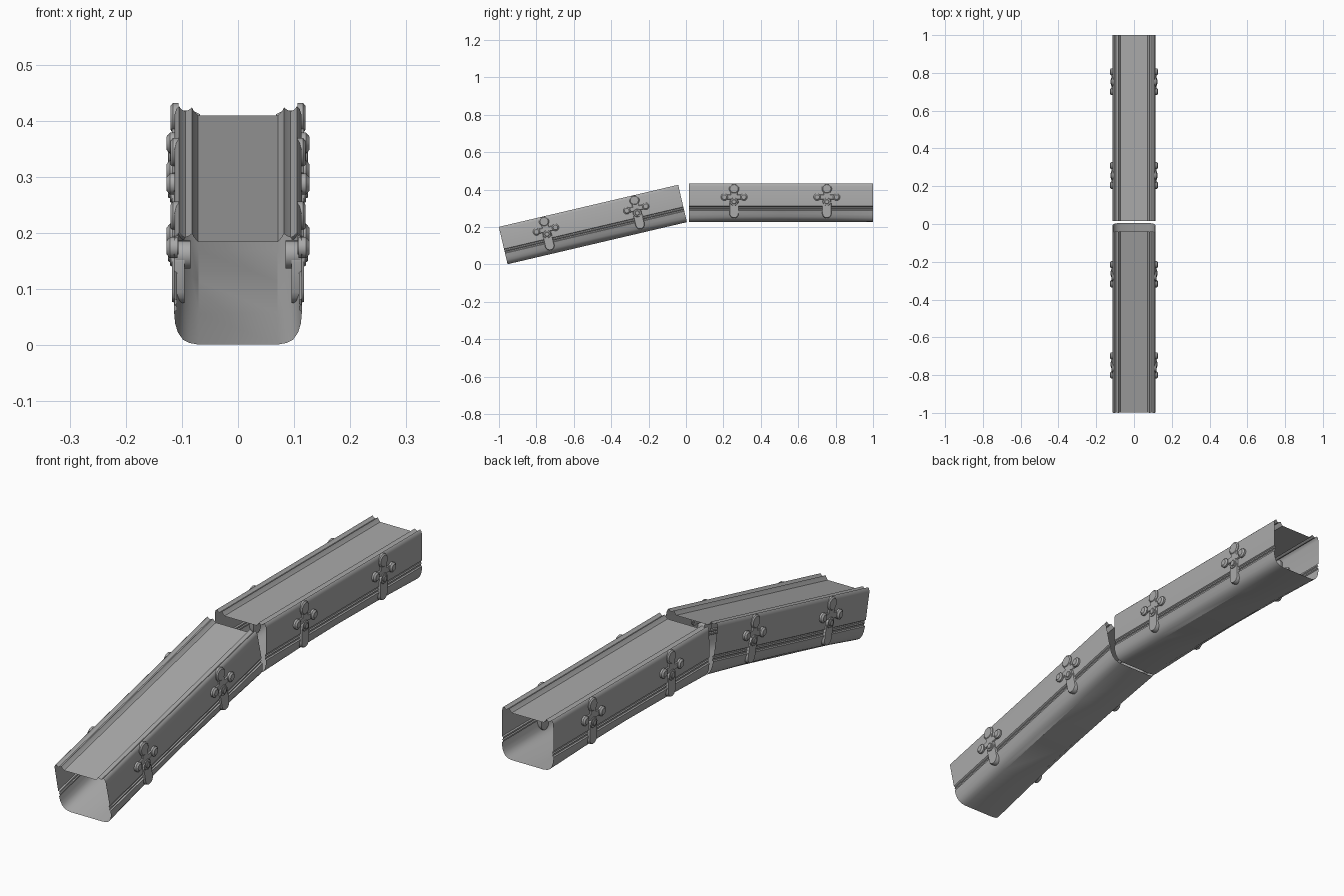
import bpy, bmesh, math
from mathutils import Matrix, Vector

if "Cube" in bpy.data.objects:
    bpy.data.objects.remove(bpy.data.objects["Cube"])

grey = bpy.data.materials.new("metal grey")
grey.diffuse_color = (0.4, 0.4, 0.4, 1)
grey.use_nodes = True
grey.node_tree.nodes["Principled BSDF"].inputs["Base Color"].default_value = grey.diffuse_color

LENGTH = 0.985
# Half cross-section of a segment: lid edge, twin-ridged rail, grooved wall, rounded floor
HALF = [(.071, .188), (.079, .197), (.082, .203), (.087, .199), (.094, .196),
        (.100, .199), (.105, .205), (.110, .200), (.113, .190),
        (.114, .084), (.109, .081), (.109, .075), (.113, .072), (.109, .069),
        (.109, .063), (.114, .060), (.112, .038), (.107, .022), (.098, .009),
        (.087, .003), (.070, .000)]


def finish(name, bm, place):
    bm.transform(place)
    bmesh.ops.recalc_face_normals(bm, faces=bm.faces)
    mesh = bpy.data.meshes.new(name)
    bm.to_mesh(mesh)
    bm.free()
    obj = bpy.data.objects.new(name, mesh)
    bpy.context.collection.objects.link(obj)
    mesh.materials.append(grey)
    bpy.ops.object.select_all(action='DESELECT')
    obj.select_set(True)
    bpy.context.view_layer.objects.active = obj
    bpy.ops.object.shade_smooth_by_angle(angle=math.radians(30))
    return obj


def channel(name, place):
    """Open-ended hollow body, its lower corners a little rounder mid-length."""
    bm = bmesh.new()
    loop = HALF + [(-x, z) for x, z in reversed(HALF)]
    rings = []
    for t in (0, .25, .5, .75, 1):
        k = math.sin(math.pi * t)
        ring = []
        for x, z in loop:
            if z < .05 and abs(x) > .08:
                x -= math.copysign(.005 * k, x)
                z += .007 * k
            ring.append(bm.verts.new((x, t * LENGTH, z)))
        rings.append(ring)
    for a, b in zip(rings, rings[1:]):
        for i in range(len(a)):
            j = (i + 1) % len(a)
            bm.faces.new((a[i], a[j], b[j], b[i]))
    finish(name, bm, place)


def slot(bm, p, q, r, x0, x1, taper=.8, n=8):
    """Round-ended block between two (y, z) points, running from x0 to x1."""
    p, q = Vector(p), Vector(q)
    d = q - p
    base = math.atan2(d.y, d.x) if d.length else 0
    rings = []
    for x, s in ((x0, 1), (x0 + .7 * (x1 - x0), 1), (x1, taper)):
        ring = []
        for centre, start in ((q, -math.pi / 2), (p, math.pi / 2)):
            for i in range(n):
                a = base + start + math.pi * i / (n - (0 if not d.length else 1))
                ring.append(bm.verts.new((x, centre.x + r * s * math.cos(a),
                                          centre.y + r * s * math.sin(a))))
        rings.append(ring)
    for a, b in zip(rings, rings[1:]):
        for i in range(len(a)):
            j = (i + 1) % len(a)
            bm.faces.new((a[i], a[j], b[j], b[i]))
    bm.faces.new(rings[0][::-1])
    bm.faces.new(rings[-1])


def bracket(name, y, side, place):
    """Cross-shaped clamp through the wall."""
    bm = bmesh.new()
    slot(bm, (y, .045), (y, .100), .025, .095, .118, .9)       # lower tongue
    slot(bm, (y, .100), (y, .180), .018, .108, .118, .9)       # spine
    slot(bm, (y, .178), (y, .178), .027, .106, .120)           # top pad
    slot(bm, (y - .05, .133), (y + .05, .133), .013, .106, .118)  # cross bar
    slot(bm, (y, .108), (y, .108), .025, .085, .121)           # hub
    slot(bm, (y, .108), (y, .108), .013, .118, .125)           # hub stud
    for s in (-1, 1):
        slot(bm, (y + s * .052, .133), (y + s * .052, .133), .019, .108, .127, .65)
    # small peg tip showing at the lid edge
    slot(bm, (y, .183), (y, .183), .008, .108, .068, .2)
    finish(name, bm, place @ Matrix.Diagonal((side, 1, 1, 1)))


back_place = Matrix.Translation((0, .015, .227))
front_place = (Matrix.Translation((0, .005, .226))
               @ Matrix.Rotation(math.radians(13.2), 4, 'X')
               @ Matrix.Translation((0, -LENGTH, 0)))

for label, place in (("back", back_place), ("front", front_place)):
    channel(label + "_channel", place)
    for i, y in enumerate((.242, .738)):
        for side, s_name in ((-1, "left"), (1, "right")):
            bracket(f"{label}_bracket_{s_name}_{i + 1}", y, side, place)
